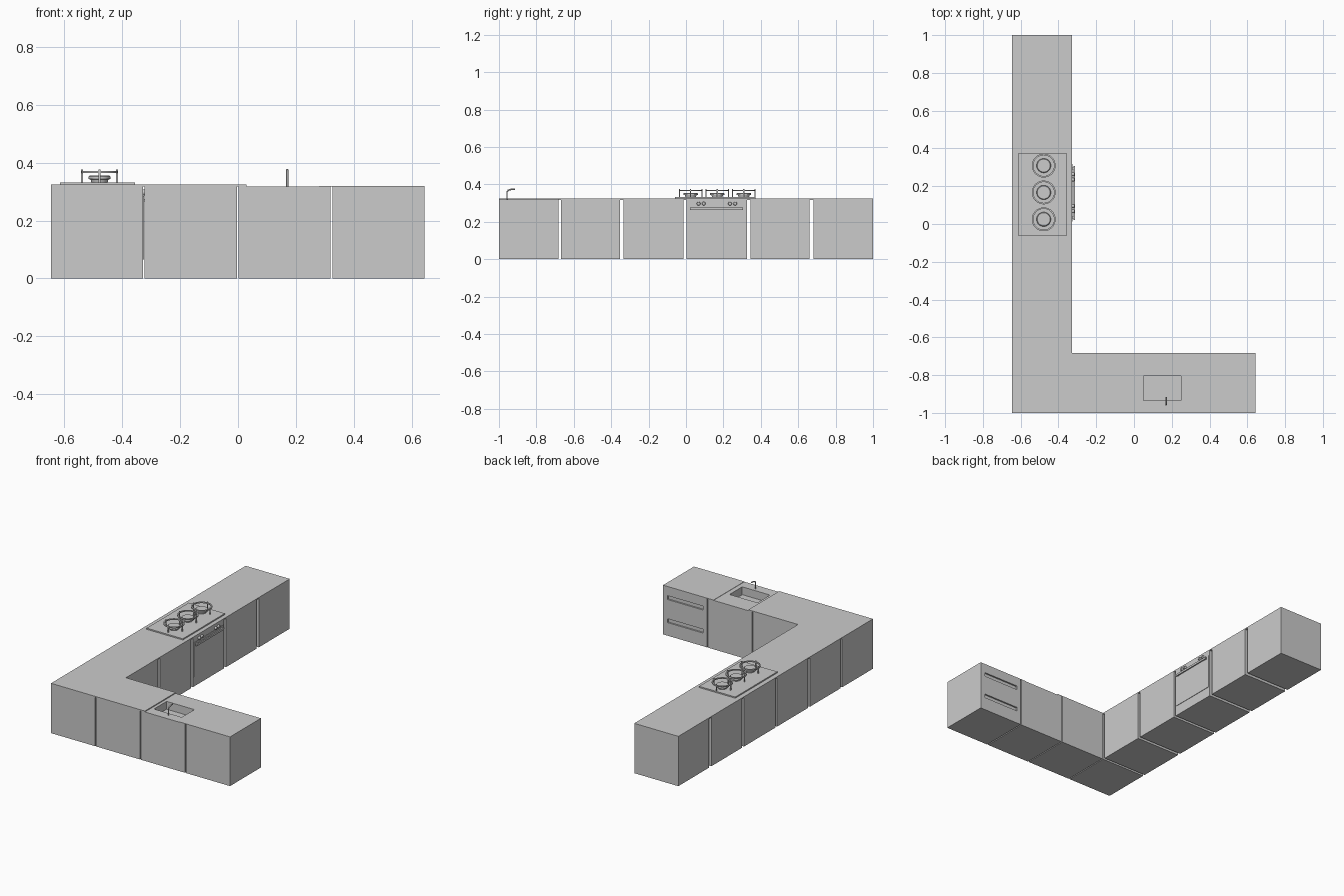
import bpy, bmesh, math

if "Cube" in bpy.data.objects:
    bpy.data.objects.remove(bpy.data.objects["Cube"])

def box(name, x0, x1, y0, y1, z0, z1):
    bm = bmesh.new()
    bmesh.ops.create_cube(bm, size=1)
    for v in bm.verts:
        v.co = ((x0 + x1) / 2 + v.co.x * (x1 - x0),
                (y0 + y1) / 2 + v.co.y * (y1 - y0),
                (z0 + z1) / 2 + v.co.z * (z1 - z0))
    me = bpy.data.meshes.new(name)
    bm.to_mesh(me)
    bm.free()
    ob = bpy.data.objects.new(name, me)
    bpy.context.collection.objects.link(ob)
    return ob

def smooth(ob):
    bpy.ops.object.select_all(action='DESELECT')
    ob.select_set(True)
    bpy.context.view_layer.objects.active = ob
    bpy.ops.object.shade_smooth_by_angle()

def lathe(name, profile, loc, closed=False, n=32):
    """Spin an (r, z) profile round a vertical axis."""
    bm = bmesh.new()
    rings = []
    for i in range(n):
        a = 2 * math.pi * i / n
        rings.append([bm.verts.new((r * math.cos(a), r * math.sin(a), z)) for r, z in profile])
    m = len(profile)
    for i in range(n):
        a, b = rings[i], rings[(i + 1) % n]
        for j in range(m if closed else m - 1):
            k = (j + 1) % m
            bm.faces.new((a[j], b[j], b[k], a[k]))
    if not closed:
        bm.faces.new([r[0] for r in reversed(rings)])
        bm.faces.new([r[-1] for r in rings])
    bmesh.ops.recalc_face_normals(bm, faces=bm.faces)
    me = bpy.data.meshes.new(name)
    bm.to_mesh(me)
    bm.free()
    ob = bpy.data.objects.new(name, me)
    ob.location = loc
    bpy.context.collection.objects.link(ob)
    smooth(ob)
    return ob

def cut(ob, cutter):
    cutter.hide_render = True
    cutter.hide_viewport = True
    m = ob.modifiers.new("cut", 'BOOLEAN')
    m.operation = 'DIFFERENCE'
    m.object = cutter
    m.solver = 'EXACT'

X0, X1, Y0, Y1 = -0.645, -0.328, -1.0, -0.683
H = 0.317

# Cabinets along the long side
for i, (a, b) in enumerate([(-1, -0.683), (-0.668, -0.352), (-0.333, -0.014),
                            (0.004, 0.325), (0.345, 0.661), (0.683, 1)]):
    box("oven_body" if i == 3 else f"long_cabinet_{i}", X0, X1, a, b, 0, H)

# Cabinets along the short side
box("short_cabinet", -0.322, -0.004, Y0, Y1, 0, H)
sink_unit = box("sink_cabinet", 0.002, 0.319, Y0, Y1, 0, H + 0.001)
drawer_unit = box("drawer_cabinet", 0.326, 0.643, Y0, Y1, 0, H)

# Sink basin and recessed drawer grips
cut(sink_unit, box("basin_cutter", 0.05, 0.25, -0.935, -0.805, H - 0.05, H + 0.1))
for k, z in enumerate((0.235, 0.085)):
    cut(drawer_unit, box(f"grip_cutter_{k}", 0.355, 0.61, Y1 - 0.01, Y1 + 0.05, z, z + 0.025))

# Countertops, leaving the sink surround bare
box("counter_long", X0, X1, Y0, 1, H, 0.324)
box("counter_corner", X1, 0.03, Y0, Y1, H, 0.324)
box("counter_end", 0.28, 0.643, Y0, Y1, H, 0.32)

# Tap
cu = bpy.data.curves.new("tap", 'CURVE')
cu.dimensions = '3D'
cu.bevel_depth = 0.004
cu.bevel_resolution = 2
cu.use_fill_caps = True
pts = [(0.17, -0.957, H), (0.17, -0.957, 0.36), (0.17, -0.95, 0.369),
       (0.17, -0.935, 0.373), (0.17, -0.915, 0.374)]
sp = cu.splines.new('POLY')
sp.points.add(len(pts) - 1)
for p, c in zip(sp.points, pts):
    p.co = (*c, 1)
bpy.context.collection.objects.link(bpy.data.objects.new("tap", cu))

# Hob plate with three burners and pan supports
box("hob_plate", -0.615, -0.355, -0.06, 0.372, 0.324, 0.332)
for i, y in enumerate((0.025, 0.167, 0.309)):
    c = (-0.478, y, 0)
    lathe(f"burner_{i}", [(0.028, 0.332), (0.031, 0.342), (0.038, 0.343),
                          (0.038, 0.352), (0.034, 0.355)], c)
    lathe(f"pan_ring_{i}", [(0.055, 0.364), (0.063, 0.364), (0.063, 0.371), (0.055, 0.371)],
          c, closed=True)
    for j in range(4):
        a = j * math.pi / 2
        x, yy = c[0] + 0.06 * math.cos(a), y + 0.06 * math.sin(a)
        box(f"ring_leg_{i}_{j}", x - 0.003, x + 0.003, yy - 0.003, yy + 0.003, 0.332, 0.376)

# Oven door, handle and knobs
box("oven_door", X1, X1 + 0.003, 0.012, 0.317, 0.065, 0.285)
box("oven_handle", -0.320, -0.312, 0.022, 0.306, 0.264, 0.277)
for k, y in enumerate((0.035, 0.293)):
    box(f"handle_post_{k}", X1, -0.314, y - 0.005, y + 0.005, 0.266, 0.275)
for k, y in enumerate((0.067, 0.095, 0.235, 0.263)):
    knob = lathe(f"knob_{k}", [(0.010, 0), (0.010, 0.008), (0.008, 0.012)],
                 (X1, y, 0.297), n=20)
    knob.rotation_euler = (0, math.pi / 2, 0)
